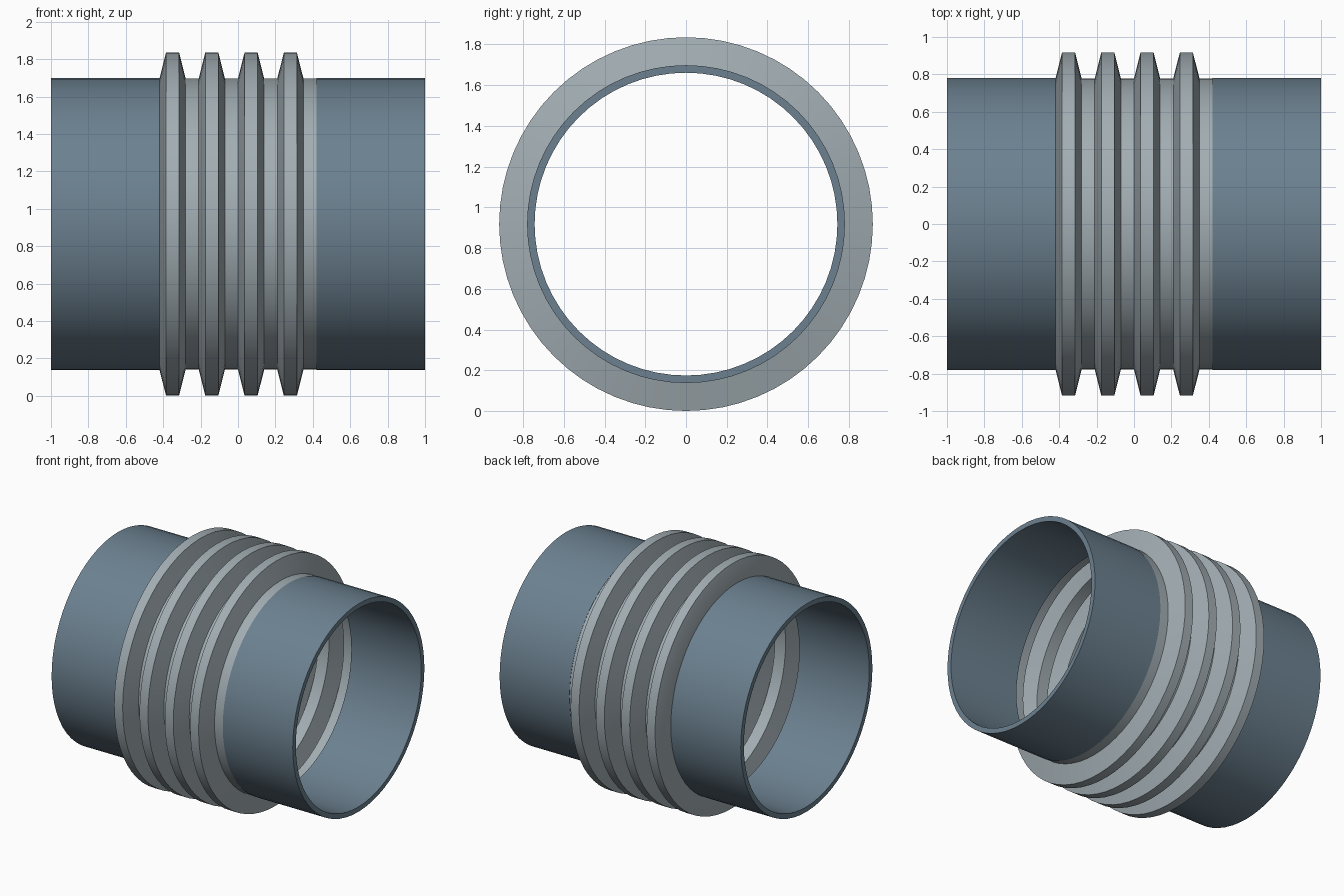
import bpy, bmesh, math

if "Cube" in bpy.data.objects:
    bpy.data.objects.remove(bpy.data.objects["Cube"])

SIDES = 64
AXIS_Z = 0.918
R_PIPE, R_BORE = 0.78, 0.743
R_VALLEY, R_PEAK = 0.778, 0.917
HALF, PITCH, WALL = 0.42, 0.21, 0.012


def material(name, color):
    m = bpy.data.materials.new(name)
    m.diffuse_color = (*color, 1)
    m.use_nodes = True
    m.node_tree.nodes["Principled BSDF"].inputs["Base Color"].default_value = m.diffuse_color
    return m


def revolve(name, profile, mat):
    """Spin a closed (x, radius) profile around the x axis."""
    bm = bmesh.new()
    rings = []
    for i in range(SIDES):
        a = 2 * math.pi * i / SIDES
        rings.append([bm.verts.new((x, r * math.sin(a), -r * math.cos(a)))
                      for x, r in profile])
    n = len(profile)
    for i in range(SIDES):
        a, b = rings[i], rings[(i + 1) % SIDES]
        for j in range(n):
            k = (j + 1) % n
            bm.faces.new((a[j], a[k], b[k], b[j]))
    bmesh.ops.recalc_face_normals(bm, faces=bm.faces)
    mesh = bpy.data.meshes.new(name)
    bm.to_mesh(mesh)
    bm.free()
    mesh.materials.append(mat)
    obj = bpy.data.objects.new(name, mesh)
    obj.location.z = AXIS_Z
    bpy.context.collection.objects.link(obj)
    bpy.ops.object.select_all(action='DESELECT')
    obj.select_set(True)
    bpy.context.view_layer.objects.active = obj
    bpy.ops.object.shade_smooth_by_angle(angle=math.radians(30))
    return obj


pipe_steel = material("pipe_steel", (0.15, 0.22, 0.28))
bellows_steel = material("bellows_steel", (0.36, 0.42, 0.45))

# Pipe stubs at both ends
for name, s in (("left_pipe", -1), ("right_pipe", 1)):
    revolve(name, [(s * HALF, R_BORE), (s, R_BORE), (s, R_PIPE), (s * HALF, R_PIPE)],
            pipe_steel)

# Thin-walled bellows: four trapezoid corrugations, each followed by a flat valley
outer, inner = [], []
for i in range(4):
    x = -HALF + i * PITCH
    for dx, r, shift in ((0, R_VALLEY, 1), (0.035, R_PEAK, 1),
                         (0.105, R_PEAK, -1), (0.14, R_VALLEY, -1)):
        outer.append((x + dx, r))
        inner.append((x + dx + (shift * WALL * 0.8 if dx or i else 0), r - WALL))
outer.append((HALF, R_VALLEY))
inner.append((HALF, R_VALLEY - WALL))
revolve("bellows", outer + inner[::-1], bellows_steel)
